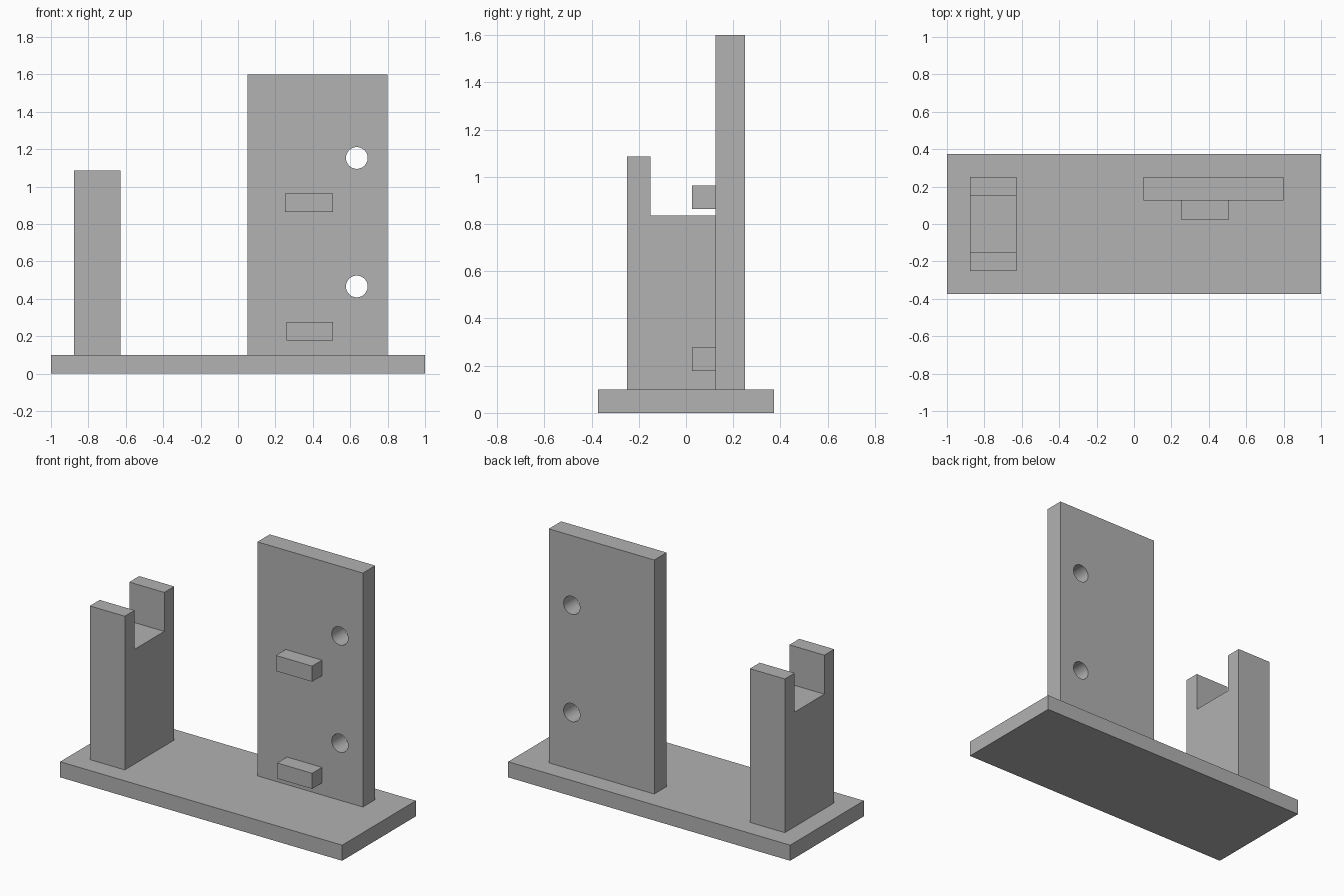
import bpy
import bmesh
from math import radians
from mathutils import Matrix, Vector

cube = bpy.data.objects.get("Cube")
if cube:
    bpy.data.objects.remove(cube, do_unlink=True)

grey = bpy.data.materials.new("plain_grey")
grey.use_nodes = True
colour = (0.445, 0.445, 0.445, 1)
grey.diffuse_color = colour
grey.node_tree.nodes["Principled BSDF"].inputs["Base Color"].default_value = colour


def finish(name, bm):
    bmesh.ops.recalc_face_normals(bm, faces=bm.faces)
    mesh = bpy.data.meshes.new(name)
    bm.to_mesh(mesh)
    bm.free()
    mesh.materials.append(grey)
    obj = bpy.data.objects.new(name, mesh)
    bpy.context.collection.objects.link(obj)
    return obj


def box(name, low, high):
    low, high = Vector(low), Vector(high)
    bm = bmesh.new()
    bmesh.ops.create_cube(bm, size=1, matrix=Matrix.Translation((low + high) / 2)
                          @ Matrix.Diagonal((high - low).to_4d()))
    return finish(name, bm)


def extrude_x(name, profile, x0, x1):
    bm = bmesh.new()
    face = bm.faces.new([bm.verts.new((x0, y, z)) for y, z in profile])
    geom = bmesh.ops.extrude_face_region(bm, geom=[face])["geom"]
    verts = [g for g in geom if isinstance(g, bmesh.types.BMVert)]
    bmesh.ops.translate(bm, verts=verts, vec=(x1 - x0, 0, 0))
    return finish(name, bm)


# Base slab
box("base", (-1, -0.373, 0), (1, 0.373, 0.1))

# Post with a square notch across its top
half = [(0.25, 0.1), (0.25, 1.085), (0.15, 1.085), (0.15, 0.835)]
extrude_x("notched_post", half + [(-y, z) for y, z in reversed(half)], -0.876, -0.628)

# Upright panel with two round holes
panel = box("upright_panel", (0.05, 0.125, 0.1), (0.798, 0.25, 1.6))
bm = bmesh.new()
for z in (0.466, 1.153):
    bmesh.ops.create_cone(
        bm, cap_ends=True, segments=48, radius1=0.058, radius2=0.058, depth=0.5,
        matrix=Matrix.Translation((0.635, 0.19, z)) @ Matrix.Rotation(radians(90), 4, "X"))
cutter = finish("hole_cutter", bm)
cutter.hide_render = True
cut = panel.modifiers.new("holes", "BOOLEAN")
cut.operation = "DIFFERENCE"
cut.solver = "EXACT"
cut.object = cutter
bpy.ops.object.select_all(action="DESELECT")
bpy.context.view_layer.objects.active = panel
panel.select_set(True)
bpy.ops.object.modifier_apply(modifier=cut.name)
bpy.data.objects.remove(cutter, do_unlink=True)
bpy.ops.object.shade_smooth_by_angle(angle=radians(30))

# Two small ledges on the panel's front
box("lower_ledge", (0.26, 0.025, 0.177), (0.508, 0.125, 0.277))
box("upper_ledge", (0.251, 0.025, 0.864), (0.508, 0.125, 0.964))
